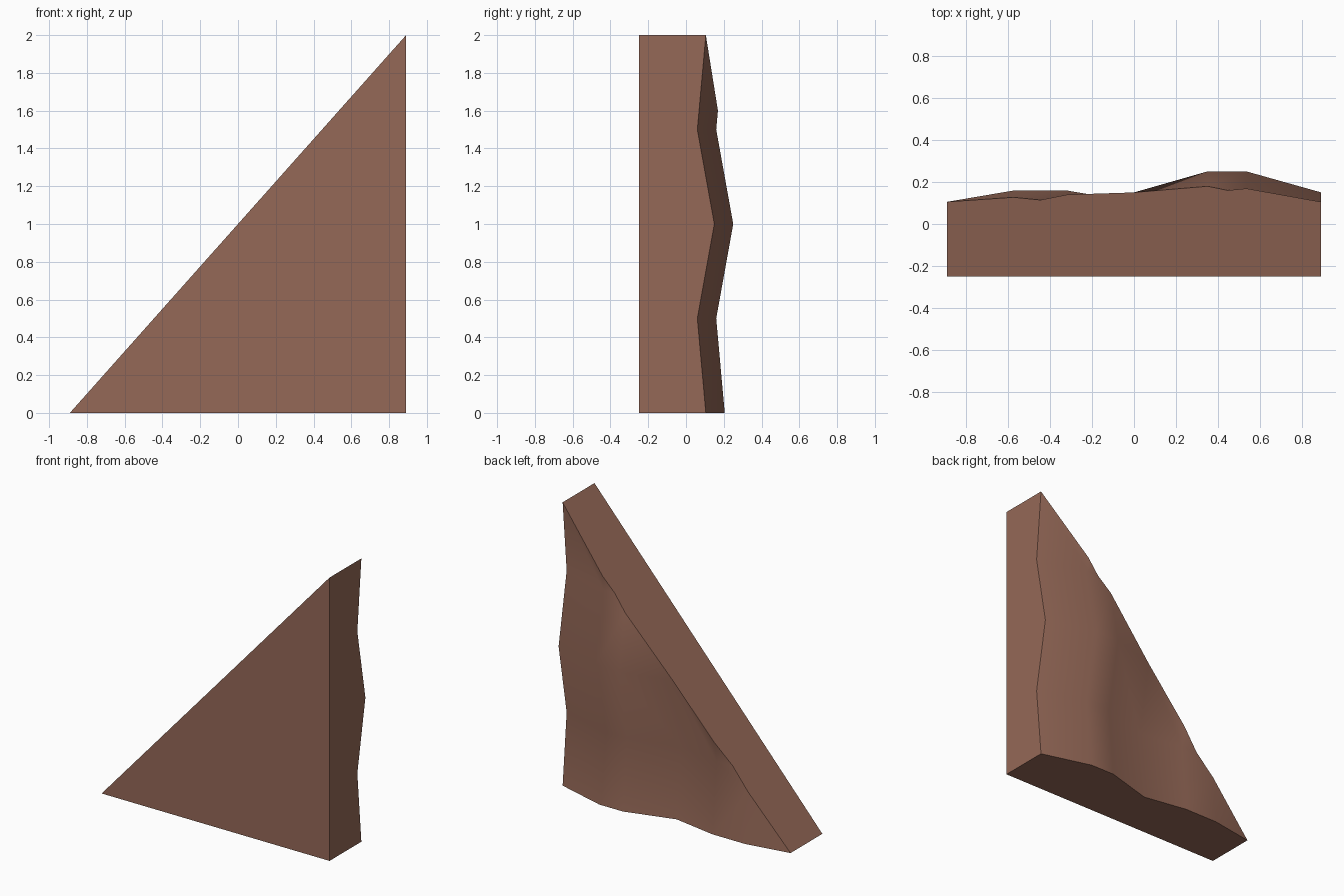
import bpy, bmesh, math

if "Cube" in bpy.data.objects:
    bpy.data.objects.remove(bpy.data.objects["Cube"])

HALF, HEIGHT, FRONT = 0.89, 2.0, -0.25

# Rock relief: vertical and horizontal wave profiles that add together
RISE = [(0, 0.105), (0.5, 0.06), (1, 0.15), (1.5, 0.06), (2, 0.105)]
SWELL = [(-0.89, 0), (-0.573, 0.054), (-0.318, 0.054), (0, 0), (0.35, 0.1), (0.534, 0.1), (0.89, 0)]


def sample(profile, t):
    t = min(max(t, profile[0][0]), profile[-1][0])
    for (a, u), (b, v) in zip(profile, profile[1:]):
        if t <= b:
            return u + (v - u) * (t - a) / (b - a)
    return profile[-1][1]


# Triangular front, extruded backwards
bm = bmesh.new()
front = bm.faces.new([bm.verts.new(p) for p in
                      ((-HALF, FRONT, 0), (HALF, FRONT, 0), (HALF, FRONT, HEIGHT))])
ext = bmesh.ops.extrude_face_region(bm, geom=[front], use_keep_orig=True)
back = [f for f in ext["geom"] if isinstance(f, bmesh.types.BMFace)]
for v in {v for f in back for v in f.verts}:
    v.co.y = 0.1

# Cut along the wave breakpoints
cuts = [((x, 0, 0), (1, 0, 0)) for x, _ in SWELL[1:-1]]
cuts += [((0, 0, z), (0, 0, 1)) for z, _ in RISE[1:-1]]
for co, no in cuts:
    bmesh.ops.bisect_plane(bm, geom=bm.verts[:] + bm.edges[:] + bm.faces[:],
                           dist=1e-5, plane_co=co, plane_no=no)

# Push the back into its wavy shape
for v in bm.verts:
    if v.co.y > 0:
        v.co.y = sample(RISE, v.co.z) + sample(SWELL, v.co.x)
bmesh.ops.recalc_face_normals(bm, faces=bm.faces[:])

mesh = bpy.data.meshes.new("cliff_wedge")
bm.to_mesh(mesh)
bm.free()
wedge = bpy.data.objects.new("cliff_wedge", mesh)
bpy.context.collection.objects.link(wedge)

# Brown rock
mat = bpy.data.materials.new("brown rock")
mat.diffuse_color = (0.30, 0.14, 0.096, 1)
mat.use_nodes = True
mat.node_tree.nodes["Principled BSDF"].inputs["Base Color"].default_value = mat.diffuse_color
mesh.materials.append(mat)

bpy.context.view_layer.objects.active = wedge
wedge.select_set(True)
bpy.ops.object.shade_smooth_by_angle(angle=math.radians(45))
